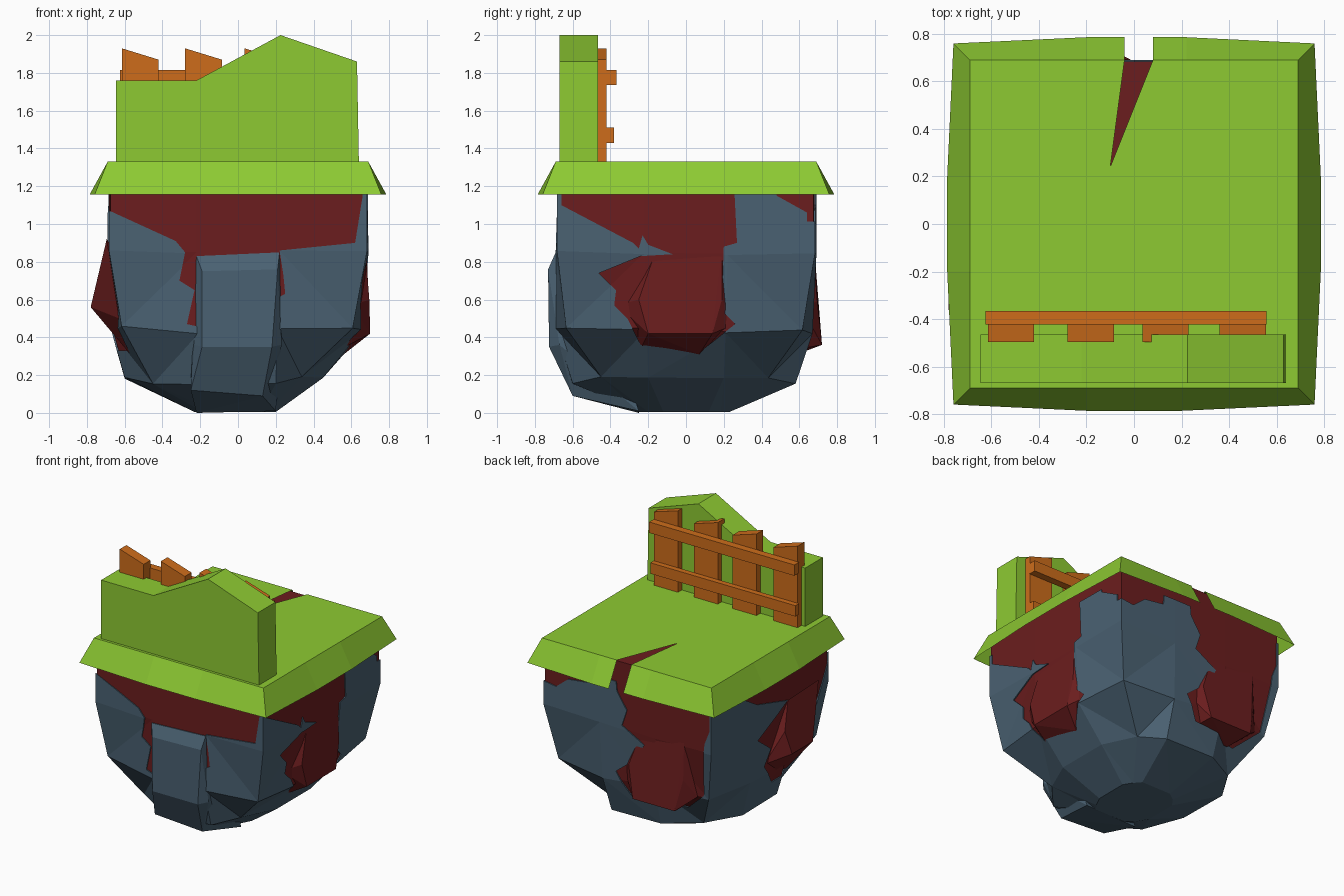
import bpy, bmesh, random

if "Cube" in bpy.data.objects:
    bpy.data.objects.remove(bpy.data.objects["Cube"])


def material(name, rgb):
    m = bpy.data.materials.new(name)
    m.diffuse_color = (*rgb, 1)
    m.use_nodes = True
    m.node_tree.nodes["Principled BSDF"].inputs["Base Color"].default_value = m.diffuse_color
    return m


GRASS = material("grass green", (0.268, 0.59, 0.032))
DIRT = material("dirt red", (0.148, 0.0125, 0.013))
ROCK = material("rock blue grey", (0.069, 0.121, 0.17))
WOOD = material("fence wood", (0.61, 0.152, 0.011))


def finish(name, bm, mat):
    bmesh.ops.recalc_face_normals(bm, faces=bm.faces)
    me = bpy.data.meshes.new(name)
    bm.to_mesh(me)
    bm.free()
    ob = bpy.data.objects.new(name, me)
    bpy.context.collection.objects.link(ob)
    me.materials.append(mat)
    return ob


def loft(name, rings, mat, bottom=True, triangles=False):
    """Solid through rings that share a point count, optionally open below."""
    bm = bmesh.new()
    loops = [[bm.verts.new(p) for p in r] for r in rings]
    n = len(loops[0])
    for a, b in zip(loops, loops[1:]):
        for i in range(n):
            j = (i + 1) % n
            bm.faces.new((a[i], a[j], b[j], b[i]))
    if bottom:
        bm.faces.new(loops[0][::-1])
    bm.faces.new(loops[-1])
    if triangles:
        bmesh.ops.triangulate(bm, faces=bm.faces[:])
    return finish(name, bm, mat)


def hull(name, pts, mat):
    bm = bmesh.new()
    for p in pts:
        bm.verts.new(p)
    bmesh.ops.convex_hull(bm, input=bm.verts[:])
    bmesh.ops.dissolve_limit(bm, angle_limit=0.06, verts=bm.verts[:], edges=bm.edges[:])
    return finish(name, bm, mat)


def prism(name, outline, lo, hi, mat, axis="y"):
    """Side outline (u, z) pushed along x or y."""
    def place(u, z, d):
        return (u, d, z) if axis == "y" else (d, u, z)
    return loft(name, [[place(u, z, d) for u, z in outline] for d in (lo, hi)], mat)


# island body rings: z, extents (-x, +x, -y, +y), corner factor, mid half width
RINGS = [
    (0.005, (-0.23, 0.20, -0.25, 0.23), 0.80, 0.12),
    (0.17, (-0.60, 0.45, -0.60, 0.58), 0.75, 0.20),
    (0.44, (-0.67, 0.66, -0.69, 0.67), 0.92, 0.21),
    (0.84, (-0.69, 0.69, -0.69, 0.69), 0.99, 0.22),
    (1.17, (-0.69, 0.69, -0.69, 0.69), 0.99, 0.22),
]


def body(inset, top):
    random.seed(4)
    rings = []
    for k, (z, e, c, m) in enumerate(RINGS):
        x0, x1, y0, y1 = (v - inset * (1 if v > 0 else -1) for v in e)
        pts = [(x0 * c, y0 * c), (-m, y0), (m, y0), (x1 * c, y0 * c), (x1, -m), (x1, m),
               (x1 * c, y1 * c), (m, y1), (-m, y1), (x0 * c, y1 * c), (x0, m), (x0, -m)]
        w = 0.025 if 0 < k < 4 else 0
        zz = top if k == 4 else z + inset
        rings.append([(x, y, zz + random.uniform(-w, w)) for x, y in pts])
    return rings


rock = loft("rock_shell", body(0, 1.17), ROCK, triangles=True)
dirt = loft("dirt_core", body(0.007, 1.322), DIRT, triangles=True)

# jagged openings in the rock that reveal the dirt
FRONT = [(-0.8, 1.3), (-0.8, 1.09), (-0.68, 1.07), (-0.33, 0.91), (-0.28, 0.85), (-0.31, 0.70),
         (-0.23, 0.65), (-0.27, 0.47), (-0.18, 0.45), (-0.1, 0.7), (0.15, 0.58), (0.25, 0.63),
         (0.24, 0.73), (0.22, 0.86), (0.62, 0.90), (0.66, 1.15), (0.66, 1.3)]
RIGHT = [(-0.66, 1.3), (-0.66, 1.1), (-0.28, 0.9), (-0.25, 0.87), (-0.23, 0.94), (-0.2, 0.89),
         (-0.07, 0.84), (-0.24, 0.83), (-0.46, 0.74), (-0.37, 0.65), (-0.38, 0.57), (-0.31, 0.5),
         (-0.24, 0.36), (0.07, 0.32), (0.26, 0.47), (0.2, 0.53), (0.19, 0.6), (0.2, 0.88),
         (0.27, 0.9), (0.25, 1.3)]
LEFT = [(0.6, 1.3), (0.6, 1.1), (0.3, 1.09), (0.15, 1.0), (-0.2, 0.9), (0.14, 0.73),
        (-0.02, 0.61), (0.05, 0.5), (-0.08, 0.33), (-0.36, 0.33), (-0.52, 0.5), (-0.6, 0.85),
        (-0.68, 1.0), (-0.68, 1.3)]
BACK = [(0.1, 1.3), (0.08, 1.1), (0.0, 0.98), (0.04, 0.86), (-0.14, 0.76), (-0.05, 0.62),
        (0.1, 0.5), (0.0, 0.34), (-0.4, 0.32), (-0.58, 0.48), (-0.63, 0.9), (-0.67, 1.0),
        (-0.67, 1.3)]
BACK_NICK = [(0.8, 1.3), (0.8, 1.03), (0.58, 1.0), (0.48, 1.08), (0.32, 1.1), (0.3, 1.3)]
NICK = [(0.45, 1.3), (0.48, 1.15), (0.66, 1.05), (0.8, 1.0), (0.8, 1.3)]
CUTS = [(FRONT, -0.9, -0.55, "y"), (RIGHT, 0.5, 0.9, "x"), (LEFT, -0.9, -0.55, "x"),
        (BACK, 0.53, 0.9, "y"), (BACK_NICK, 0.64, 0.9, "y"), (NICK, 0.64, 0.9, "x")]
bpy.context.view_layer.objects.active = rock
for outline, lo, hi, axis in CUTS:
    cutter = prism("cutter", outline, lo, hi, ROCK, axis)
    cutter.hide_render = True
    mod = rock.modifiers.new("opening", "BOOLEAN")
    mod.operation, mod.solver, mod.object = "DIFFERENCE", "EXACT", cutter
    bpy.ops.object.modifier_apply(modifier=mod.name)
    bpy.data.objects.remove(cutter)

# dirt lumps bulging from the openings: (outward, sideways, z)
LUMP = [(0.70, 0.14, 0.42), (0.70, -0.20, 0.42), (0.56, 0.07, 0.31), (0.55, -0.24, 0.34),
        (0.62, 0.26, 0.47), (0.61, -0.36, 0.57), (0.69, 0.19, 0.60), (0.695, -0.25, 0.60),
        (0.68, 0.19, 0.87), (0.68, -0.18, 0.80), (0.4, 0.0, 0.5)]
hull("dirt_lump_right", LUMP, DIRT)
hull("dirt_lump_back", [(-s - 0.27, o + (0.02 if o > 0.697 else 0), z - (0.06 if o > 0.697 else 0.01))
                        for o, s, z in LUMP], DIRT)
hull("dirt_lump_left", [(-0.78, -0.12, 0.56), (-0.78, -0.36, 0.56), (-0.57, -0.1, 0.31),
                        (-0.57, -0.34, 0.31), (-0.65, 0.02, 0.5), (-0.63, -0.5, 0.5),
                        (-0.735, -0.1, 0.72), (-0.735, -0.42, 0.74), (-0.69, -0.2, 0.9),
                        (-0.695, -0.55, 0.92), (-0.4, -0.2, 0.5)], DIRT)

# boulder standing proud at the front
hull("front_boulder", [(-0.22, -0.69, 0.83), (0.22, -0.69, 0.85), (-0.19, -0.73, 0.75),
                       (0.21, -0.73, 0.76), (-0.19, -0.725, 0.35), (0.18, -0.725, 0.35),
                       (-0.25, -0.61, 0.12), (0.13, -0.60, 0.09), (-0.22, -0.25, 0.0),
                       (0.2, -0.25, 0.01), (-0.23, -0.5, 0.82), (0.23, -0.5, 0.84),
                       (-0.23, -0.67, 0.36), (0.23, -0.67, 0.36)], ROCK)

# grass cap: flat top, flared skirt open below, a crack at the back
TOP = [(-0.69, -0.69), (-0.2, -0.69), (0.2, -0.69), (0.69, -0.69), (0.69, -0.2), (0.69, 0.2),
       (0.69, 0.69), (0.22, 0.69), (0.08, 0.69), (-0.1, 0.24), (-0.04, 0.69), (-0.2, 0.69),
       (-0.69, 0.69), (-0.69, 0.2), (-0.69, -0.2)]


def flare(x, y):
    """Rim point below a top point; crack tip stays put, corners flare less."""
    edge_x, edge_y = abs(x) > 0.6, abs(y) > 0.6
    k = 1.101 if edge_x and edge_y else 1.139
    return (x * k if edge_x else x), (y * k if edge_y else y)


cap = loft("grass_cap", [[(*flare(x, y), 1.155) for x, y in TOP], [(x, y, 1.33) for x, y in TOP]],
           GRASS, bottom=False)
# the crack has no grass walls, so the dirt shows through
bm = bmesh.new()
bm.from_mesh(cap.data)
walls = [f for f in bm.faces if len(f.verts) == 4 and any(abs(v.co.y - 0.24) < 0.01 for v in f.verts)]
bmesh.ops.delete(bm, geom=walls, context="FACES")
bm.to_mesh(cap.data)
bm.free()

# raised grass bank along the front
prism("grass_bank", [(-0.645, 1.32), (0.64, 1.32), (0.63, 1.86), (0.225, 2.0), (-0.22, 1.76),
                     (-0.645, 1.76)], -0.67, -0.465, GRASS)

# fence behind the bank
for i, (a, b) in enumerate([(-0.615, -0.42), (-0.28, -0.085), (0.035, 0.23), (0.36, 0.555)]):
    prism(f"fence_post_{i + 1}", [(a, 1.32), (b, 1.32), (b, 1.87), (a, 1.93)], -0.497, -0.42, WOOD)
for name, z, back in (("upper_rail", 1.735, -0.367), ("lower_rail", 1.43, -0.38)):
    prism(name, [(-0.625, z), (0.557, z), (0.557, z + 0.08), (-0.625, z + 0.08)], -0.422, back, WOOD)
